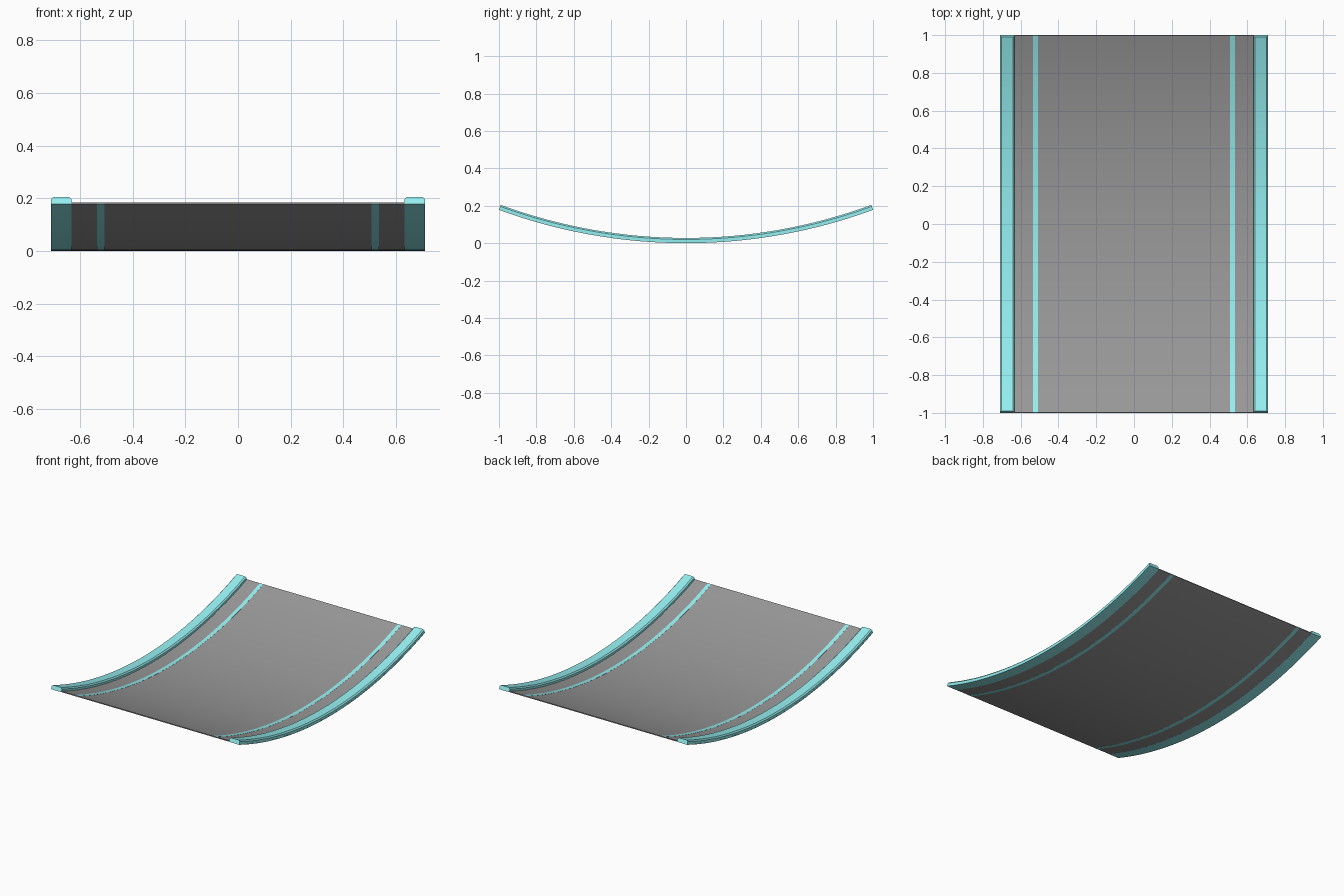
import bpy, bmesh, math

if "Cube" in bpy.data.objects:
    bpy.data.objects.remove(bpy.data.objects["Cube"])

SAG = 0.178                            # rise of the underside at both ends
R = (1 + SAG * SAG) / (2 * SAG)        # bend radius of the underside
HALF = math.asin(1 / R)
STEPS = 32
DECK_T, RAIL_T = 0.007, 0.028


def material(name, colour):
    mat = bpy.data.materials.new(name)
    mat.diffuse_color = (*colour, 1)
    mat.use_nodes = True
    mat.node_tree.nodes["Principled BSDF"].inputs["Base Color"].default_value = mat.diffuse_color
    return mat


teal = material("teal", (0.305, 0.87, 0.885))
grey = material("dark_grey", (0.32, 0.32, 0.32))


def sweep(name, profile, mat):
    """Sweep an (x, height) profile along the arc; height points to the bend centre."""
    bm = bmesh.new()
    rings = []
    for i in range(STEPS + 1):
        a = -HALF + 2 * HALF * i / STEPS
        rings.append([bm.verts.new((x, (R - h) * math.sin(a), R - (R - h) * math.cos(a)))
                      for x, h in profile])
    n = len(profile)
    for r0, r1 in zip(rings, rings[1:]):
        for j in range(n):
            k = (j + 1) % n
            bm.faces.new((r0[j], r0[k], r1[k], r1[j]))
    bm.faces.new(rings[0])
    bm.faces.new(rings[-1])
    bmesh.ops.recalc_face_normals(bm, faces=bm.faces)
    mesh = bpy.data.meshes.new(name)
    bm.to_mesh(mesh)
    bm.free()
    mesh.materials.append(mat)
    ob = bpy.data.objects.new(name, mesh)
    bpy.context.collection.objects.link(ob)
    bpy.ops.object.select_all(action='DESELECT')
    ob.select_set(True)
    bpy.context.view_layer.objects.active = ob
    bpy.ops.object.shade_smooth_by_angle(angle=math.radians(25))


def slab(x0, x1, lo=0.0, hi=DECK_T):
    return [(x0, lo), (x1, lo), (x1, hi), (x0, hi)]


def rail(x0, x1, b=0.008):
    """Box on top of the base strip with chamfered upper edges."""
    return [(x0, DECK_T), (x1, DECK_T), (x1, RAIL_T - b), (x1 - b, RAIL_T),
            (x0 + b, RAIL_T), (x0, RAIL_T - b)]


# Main curved deck
sweep("deck", slab(-0.632, 0.632, 0.0006, DECK_T - 0.0006), grey)

# Inlaid stripes, base strips and raised rails on each side
for side, s in (("left", -1), ("right", 1)):
    for name, prof in (("stripe", slab(0.507, 0.534)),
                       ("rail_base", slab(0.6315, 0.709)),
                       ("rail", rail(0.632, 0.7085))):
        sweep(f"{name}_{side}", [(s * x, h) for x, h in prof], teal)
